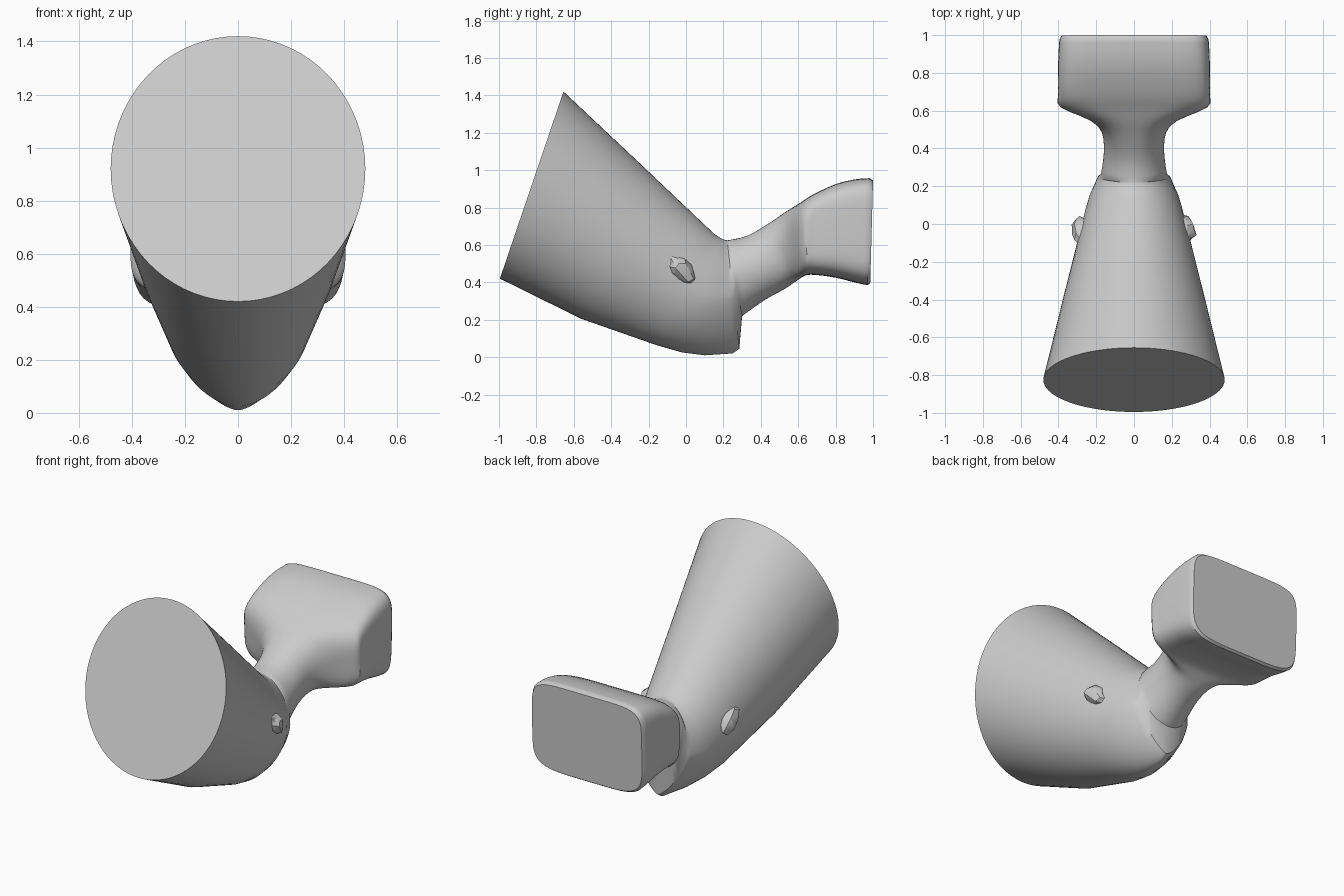
import bpy, bmesh, math, random
from mathutils import Vector

if "Cube" in bpy.data.objects:
    bpy.data.objects.remove(bpy.data.objects["Cube"])

random.seed(4)
SIDES = 72


def finish(bm, name, angle):
    bmesh.ops.recalc_face_normals(bm, faces=bm.faces)
    me = bpy.data.meshes.new(name)
    bm.to_mesh(me)
    bm.free()
    ob = bpy.data.objects.new(name, me)
    bpy.context.collection.objects.link(ob)
    me.shade_smooth()
    me.set_sharp_from_angle(angle=math.radians(angle))
    return ob


def spow(v, e):
    return math.copysign(abs(v) ** (2 / e), v)


def smooth_sections(secs, steps):
    # Catmull-Rom blend between cross-sections
    out = []
    for i in range(len(secs) - 1):
        p = [secs[max(0, min(len(secs) - 1, i + k))] for k in (-1, 0, 1, 2)]
        for s in range(steps):
            t = s / steps
            out.append([0.5 * (2 * b + (c - a) * t + (2*a - 5*b + 4*c - d) * t * t
                        + (3*b - a - 3*c + d) * t ** 3) for a, b, c, d in zip(*p)])
    return out + [secs[-1]]


def loft(name, secs, angle):
    # section: top y, top z, bottom y, bottom z, half width, top and bottom squareness
    bm = bmesh.new()
    rings = []
    for ty, tz, by, bz, w, et, eb in secs:
        top, bot = Vector((0, ty, tz)), Vector((0, by, bz))
        mid, up = (top + bot) / 2, (top - bot) / 2
        ring = []
        for k in range(SIDES):
            a = 2 * math.pi * k / SIDES
            e = et if math.sin(a) >= 0 else eb
            ring.append(bm.verts.new(mid + up * spow(math.sin(a), e)
                                     + Vector((w * spow(math.cos(a), e), 0, 0))))
        rings.append(ring)
    for r, s in zip(rings, rings[1:]):
        for k in range(SIDES):
            n = (k + 1) % SIDES
            bm.faces.new((r[k], r[n], s[n], s[k]))
    bm.faces.new(rings[0])
    bm.faces.new(rings[-1])
    return finish(bm, name, angle)


# Conical head, rounded elbow with a keel, neck and rear block in one skin
head = [
    (-0.655, 1.42, -0.995, 0.42, 0.48, 2, 2),
    (-0.24, 1.03, -0.56, 0.205, 0.375, 2, 2),
    (0.15, 0.66, -0.16, 0.065, 0.275, 2, 2),
    (0.18, 0.64, -0.02, 0.025, 0.255, 2, 1.8),
    (0.20, 0.63, 0.10, 0.01, 0.235, 2, 1.6),
    (0.213, 0.626, 0.25, 0.02, 0.20, 2, 1.4),
    (0.22, 0.625, 0.285, 0.045, 0.19, 2, 1.4),
]
neck = [
    (0.225, 0.625, 0.30, 0.22, 0.175, 2, 2),
    (0.33, 0.65, 0.42, 0.305, 0.16, 2, 2),
    (0.45, 0.72, 0.52, 0.36, 0.17, 2.2, 2.2),
    (0.53, 0.775, 0.58, 0.40, 0.235, 2.6, 2.6),
    (0.61, 0.825, 0.635, 0.435, 0.39, 4, 4),
    (0.68, 0.87, 0.69, 0.44, 0.402, 6, 5),
    (0.80, 0.925, 0.80, 0.425, 0.402, 6, 5),
    (0.90, 0.95, 0.90, 0.40, 0.40, 6, 5),
    (0.98, 0.957, 0.97, 0.385, 0.395, 6, 5),
]
back = [(1.0, 0.945, 0.985, 0.395, 0.385, 6, 5)]
loft("head_neck_and_block", head + smooth_sections(neck, 3) + back, 40)

# Rough little knobs on both sides of the elbow
for side, label in ((-1, "left"), (1, "right")):
    bm = bmesh.new()
    bmesh.ops.create_icosphere(bm, subdivisions=2, radius=1)
    for v in bm.verts:
        c = v.co * random.uniform(0.75, 1.1)
        v.co = (side * (0.275 + 0.055 * c.x), -0.03 + 0.08 * c.y - 0.02 * c.z,
                0.47 + 0.075 * c.z - 0.02 * c.y)
    finish(bm, "side_knob_" + label, 25)
